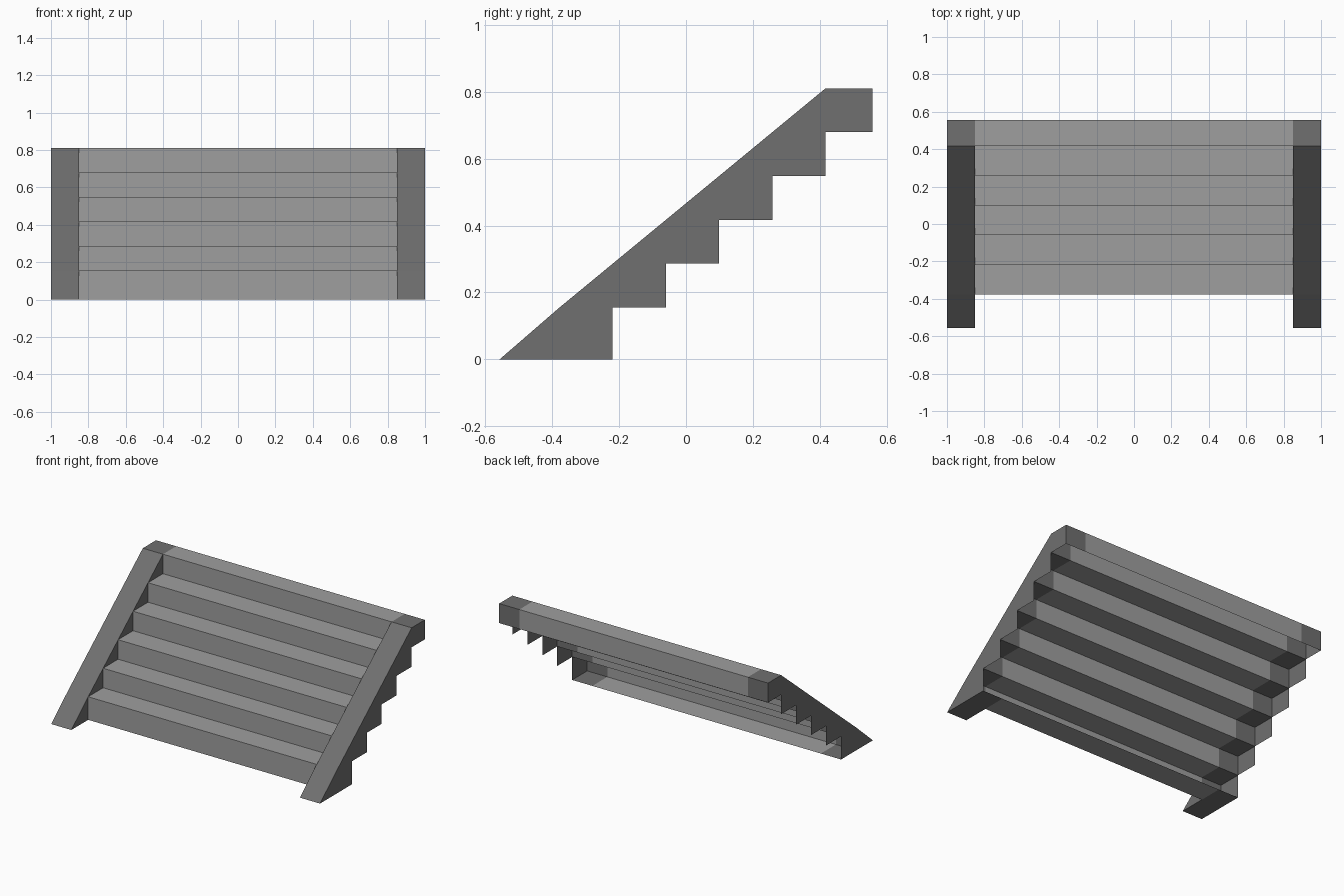
import bpy

if "Cube" in bpy.data.objects:
    bpy.data.objects.remove(bpy.data.objects["Cube"])

# Overall measurements
HALF_W, INNER_W = 1.0, 0.85
FRONT, BACK = -0.557, 0.557
STEPS, RUN, RISE = 6, 0.159, 0.131
Y0, Z0 = -0.378, 0.155


def material(name, value):
    m = bpy.data.materials.new(name)
    m.diffuse_color = (value, value, value, 1.0)
    m.use_nodes = True
    m.node_tree.nodes["Principled BSDF"].inputs["Base Color"].default_value = m.diffuse_color
    return m


step_grey = material("light grey steps", 0.345)
side_grey = material("dark grey sides", 0.16)

# Nosings (outer step corners) and inner corners as (y, z)
nosings = [(Y0 + RUN * i, Z0 + RISE * i) for i in range(STEPS)]
corners = [(nosings[i + 1][0], nosings[i][1]) for i in range(STEPS - 1)]
top_z = nosings[-1][1]
lip_z = nosings[-2][1]
landing = [(BACK, top_z), (BACK, lip_z)]

# Zigzag of risers and treads, from the ground to the landing edge
zigzag = [(Y0, 0.0)]
for i in range(STEPS):
    zigzag.append(nosings[i])
    if i < STEPS - 1:
        zigzag.append(corners[i])


class Sheets:
    """Collects open sheets into one mesh."""

    def __init__(self):
        self.verts, self.faces = [], []

    def face(self, pts):
        n = len(self.verts)
        self.verts += pts
        self.faces.append(list(range(n, n + len(pts))))

    def strip(self, line, xa, xb):
        for p, q in zip(line, line[1:]):
            self.face([(xa, *p), (xb, *p), (xb, *q), (xa, *q)])

    def side(self, outline, x, towards):
        pts = [(x, *p) for p in outline]
        self.face(pts if towards > 0 else pts[::-1])

    def build(self, name, mat):
        me = bpy.data.meshes.new(name)
        me.from_pydata(self.verts, [], self.faces)
        me.materials.append(mat)
        ob = bpy.data.objects.new(name, me)
        bpy.context.collection.objects.link(ob)
        return ob


# Steps between the sides: floor, risers, treads, landing and its lip
s = Sheets()
s.strip([(corners[0][0], 0.0)] + zigzag + landing, -INNER_W, INNER_W)
s.build("steps", step_grey)

# Side walls: sloped cap, hollow underside, toothed outer sheet
for name, sign in (("right_side", 1), ("left_side", -1)):
    xa, xb = sorted((sign * INNER_W, sign * HALF_W))
    s = Sheets()
    foot = (FRONT, 0.0)
    s.strip([(corners[0][0], 0.0), (Y0, 0.0), foot, nosings[0]]
            + nosings[1:] + landing, xa, xb)
    s.strip(zigzag, xa, xb)

    # Outer sheet, one panel per step, each hanging one rise below its tread
    s.side([foot, (Y0, 0.0), nosings[0]], sign * HALF_W, sign)
    for i in range(STEPS):
        ya, za = nosings[i]
        low = nosings[i - 1][1] if i else 0.0
        yb, zb = nosings[i + 1] if i < STEPS - 1 else (BACK, top_z)
        panel = [(ya, low), (yb, low), (yb, za)]
        if zb > za:
            panel.append((yb, zb))
        s.side(panel + [(ya, za)], sign * HALF_W, sign)

    # Inner triangles above the treads
    s.side([foot, (Y0, 0.0), nosings[0]], sign * INNER_W, -sign)
    for i in range(STEPS - 1):
        s.side([nosings[i], corners[i], nosings[i + 1]], sign * INNER_W, -sign)
    s.build(name, side_grey)
